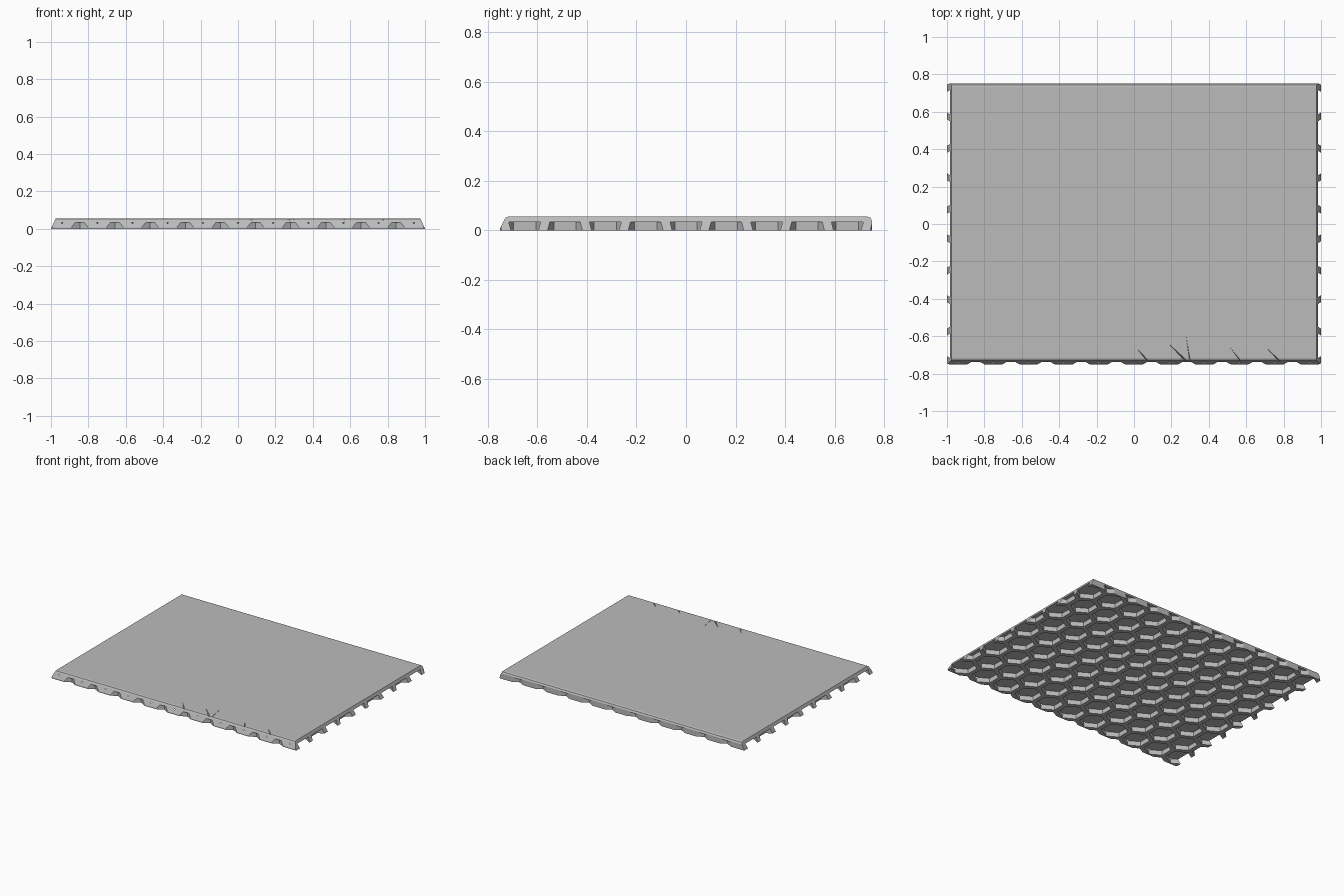
import bpy, bmesh, math
from mathutils import Vector

if "Cube" in bpy.data.objects:
    bpy.data.objects.remove(bpy.data.objects["Cube"])

H, FLOOR, PITCH, R = 0.055, 0.034, 0.188, 0.09
ROW = PITCH * math.sqrt(3) / 2

grey = bpy.data.materials.new("plain grey")
grey.diffuse_color = (0.5, 0.5, 0.5, 1)
grey.use_nodes = True
grey.node_tree.nodes["Principled BSDF"].inputs["Base Color"].default_value = grey.diffuse_color


def make_object(name, bm):
    bmesh.ops.recalc_face_normals(bm, faces=bm.faces)
    me = bpy.data.meshes.new(name)
    bm.to_mesh(me)
    bm.free()
    ob = bpy.data.objects.new(name, me)
    bpy.context.collection.objects.link(ob)
    me.materials.append(grey)
    return ob


def loft(bm, a, b):
    """Closed solid between two matching point loops."""
    va, vb = [bm.verts.new(p) for p in a], [bm.verts.new(p) for p in b]
    n = len(va)
    bm.faces.new(va[::-1])
    bm.faces.new(vb)
    for i in range(n):
        j = (i + 1) % n
        bm.faces.new((va[i], va[j], vb[j], vb[i]))


# Plate: sloped front lip, rounded back edge, slightly slanted ends
profile = [(-0.75, 0), (-0.75, 0.008), (-0.733, 0.044), (-0.727, 0.052),
           (-0.717, H), (0.733, H), (0.744, 0.051), (0.75, 0.04), (0.75, 0)]


def end_x(z):
    return 1.0 - 0.025 * z / H


bm = bmesh.new()
loft(bm, [(-end_x(z), y, z) for y, z in profile],
     [(end_x(z), y, z) for y, z in profile])
plate = make_object("plate", bm)

# Hexagonal pockets in the underside, running off every edge
bm = bmesh.new()
for row in range(-5, 6):
    shift = 0.5 if row % 2 else 0.0
    for col in range(-7, 8):
        cx, cy = (col + shift) * PITCH, row * ROW
        if abs(cx) > 1.06:
            continue
        ring = [(cx + R * math.sin(k * math.pi / 3),
                 cy + R * math.cos(k * math.pi / 3)) for k in range(6)]
        loft(bm, [(x, y, -0.05) for x, y in ring],
             [(x, y, FLOOR) for x, y in ring])
pockets = make_object("pocket_cutter", bm)

# Shallow tapering scratches near the front: start, end, half width
scratches = [((0.01, -0.66), (0.08, -0.74), 0.005),
             ((0.19, -0.645), (0.29, -0.745), 0.008),
             ((0.278, -0.60), (0.30, -0.735), 0.002),
             ((0.51, -0.655), (0.575, -0.74), 0.003),
             ((0.715, -0.67), (0.785, -0.74), 0.005)]
bm = bmesh.new()
for start, end, w in scratches:
    a, b = Vector(start), Vector(end)
    d = (b - a).normalized()
    side = Vector((-d.y, d.x))

    def wedge(c, half, depth):
        p, q = c + side * half, c - side * half
        return [(p.x, p.y, H + 0.01), (q.x, q.y, H + 0.01),
                (c.x, c.y, H - depth)]
    loft(bm, wedge(a, w * 0.4, 0.001), wedge(b, w * 1.6, 0.012))
gouges = make_object("scratch_cutter", bm)

# Cut the plate and drop the cutters
for cutter in (pockets, gouges):
    mod = plate.modifiers.new(cutter.name, 'BOOLEAN')
    mod.operation = 'DIFFERENCE'
    mod.solver = 'EXACT'
    mod.object = cutter
    cutter.hide_render = True
bpy.context.view_layer.objects.active = plate
plate.select_set(True)
for mod in list(plate.modifiers):
    bpy.ops.object.modifier_apply(modifier=mod.name)
for cutter in (pockets, gouges):
    bpy.data.objects.remove(cutter)
